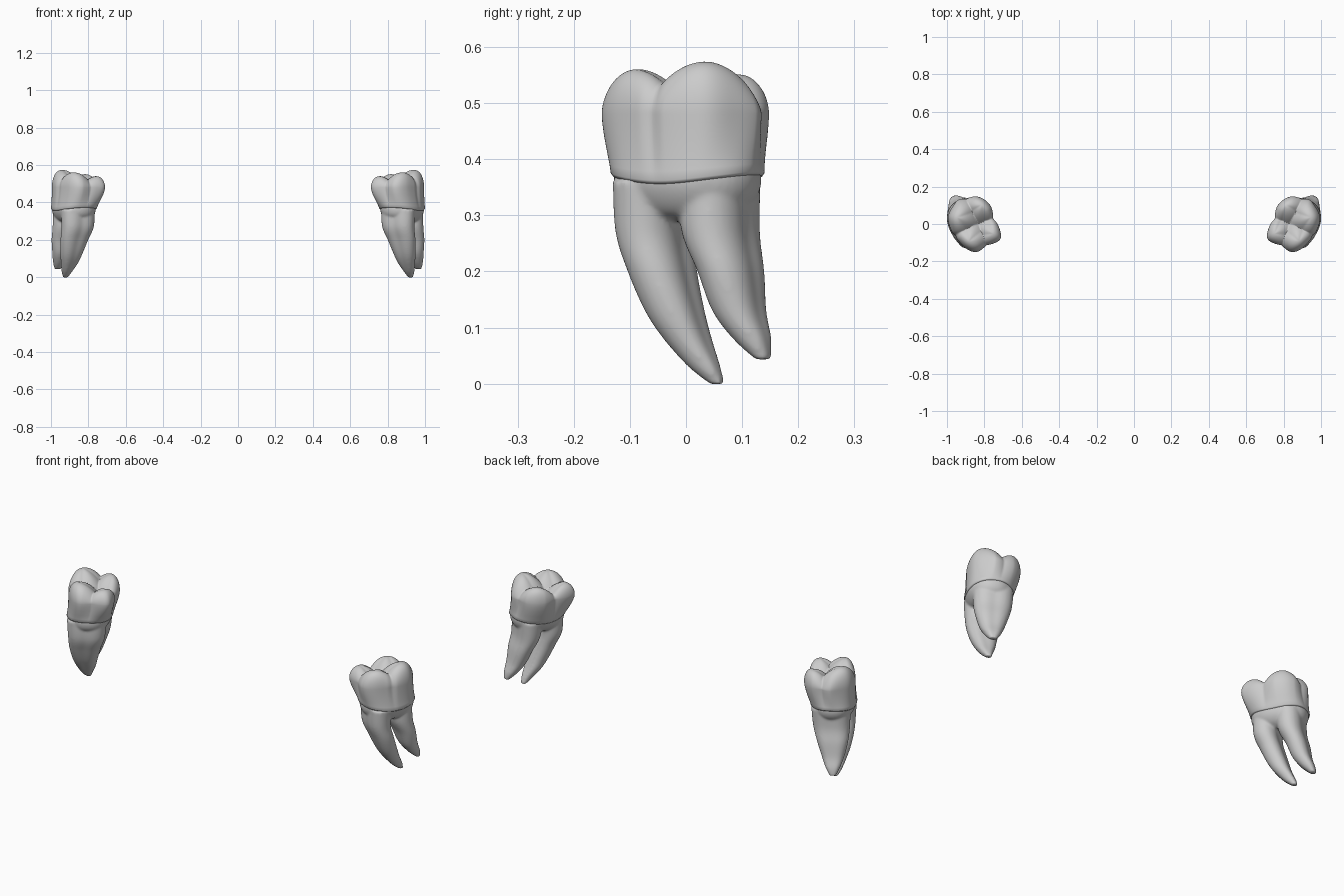
import bpy, bmesh, math
from mathutils import Vector

if "Cube" in bpy.data.objects:
    bpy.data.objects.remove(bpy.data.objects["Cube"])

# Tooth axes (cheek side U, back side V) and centres at chewing surface and neck
U, V = Vector((0.89, -0.46)), Vector((0.46, 0.89))
TOP, NECK = Vector((0.855, 0.005)), Vector((0.878, 0.003))
N = 160

OUTLINE = [(.71, -.05), (.727, .02), (.766, .096), (.81, .137), (.87, .15), (.93, .137),
           (.972, .09), (.995, .035), (.98, -.03), (.943, -.085), (.897, -.132),
           (.847, -.15), (.793, -.13), (.75, -.11), (.715, -.085)]
CUSPS = [(.882, -.093, .562), (.945, .035, .575), (.752, -.052, .542), (.812, .103, .554)]


def catmull(pts, t, closed):
    n = len(pts)
    i = int(t) if closed else min(int(t), n - 2)
    f = t - i
    pick = (lambda k: pts[k % n]) if closed else (lambda k: pts[max(0, min(n - 1, k))])
    out = []
    for a, b, c, d in zip(pick(i - 1), pick(i), pick(i + 1), pick(i + 2)):
        out.append(.5 * (2 * b + (c - a) * f + (2 * a - 5 * b + 4 * c - d) * f * f
                         + (3 * b - a - 3 * c + d) * f ** 3))
    return out


def radius(phi, a, b, n=2.3, pinch=0.0):
    r = (abs(math.cos(phi) / a) ** n + abs(math.sin(phi) / b) ** n) ** (-1 / n)
    return r * (1 - pinch * abs(math.sin(phi)) ** 6)


def loft(bm, rings, cap_start=True):
    rows = [[bm.verts.new(p) for p in ring] for ring in rings]
    for lo, hi in zip(rows, rows[1:]):
        m = len(lo)
        for i in range(m):
            bm.faces.new((lo[i], lo[(i + 1) % m], hi[(i + 1) % m], hi[i]))
    bm.faces.new(rows[-1])
    if cap_start:
        bm.faces.new(rows[0][::-1])


def finish(name, bm, remesh=False):
    bmesh.ops.recalc_face_normals(bm, faces=bm.faces)
    me = bpy.data.meshes.new(name)
    bm.to_mesh(me)
    bm.free()
    me.shade_smooth()
    ob = bpy.data.objects.new(name, me)
    bpy.context.collection.objects.link(ob)
    if remesh:
        rm = ob.modifiers.new("fuse", 'REMESH')
        rm.mode, rm.voxel_size, rm.use_smooth_shade = 'VOXEL', 0.005, True
        sm = ob.modifiers.new("soften", 'SMOOTH')
        sm.factor, sm.iterations = 0.5, 10
    ob.modifiers.new("other_side", 'MIRROR').use_axis[0] = True
    return ob


def chewing_height(p):
    # Highest of four domed cusps; valleys between them become the grooves
    best = 0
    for x, y, h in CUSPS:
        d = p - Vector((x, y))
        inward = TOP - Vector((x, y))
        phi = d.angle_signed(inward) if d.length > 1e-6 else 0
        ripple = .13 * d.length * (1 - abs(math.cos(2.5 * phi))) * max(0, math.cos(phi))
        best = max(best, h - 6 * d.length_squared - ripple)
    return best


# Crown: neck lip, bulging sides, rounded rim and cusped chewing surface
edge = [Vector(catmull(OUTLINE, i * len(OUTLINE) / N, True)) for i in range(N)]
neck, phis, dents = [], [], []
for e in edge:
    d = e - TOP
    phi = math.atan2(d.dot(V), d.dot(U))
    phis.append(phi)
    neck.append((U * math.cos(phi) + V * math.sin(phi)) * radius(phi, .108, .134))
    dents.append(max(0, .545 - chewing_height(TOP + d * .8)) * .5)

rings = []
for z, w, k in [(.366, 0, .93), (.364, 0, 1.0), (.370, .02, 1.03), (.385, .2, 1.02),
                (.41, .5, 1.01), (.44, .8, 1.0), (.465, .96, 1.0), (.48, 1, 1.0)]:
    ring = []
    for e, c, phi, dent in zip(edge, neck, phis, dents):
        p = (NECK + c * k).lerp(e, w)
        p -= (e - TOP).normalized() * dent * w
        wave = -.008 * math.cos(2 * phi) * (1 - w)
        ring.append((p.x, p.y, z + wave))
    rings.append(ring)
STEPS = 34
for j in range(1, STEPS):
    s = math.sin(math.pi / 2 * (1 - j / STEPS))
    s = s if s > .6 else .6 * (STEPS - j) / (STEPS * .41)
    ring = []
    for e, dent in zip(edge, dents):
        d = e - TOP
        p = TOP + (d - d.normalized() * dent) * s
        z = .48 + (chewing_height(p) - .48) * math.sqrt(max(0, 1 - s ** 8))
        ring.append((p.x, p.y, z))
    rings.append(ring)
bm = bmesh.new()
loft(bm, rings, cap_start=False)
finish("crowns", bm)

# Roots: (x, y, z, half width along U, half width along V)
TRUNK = [(.878, .003, .39, .105, .131), (.878, .003, .36, .108, .134),
         (.878, .003, .33, .098, .125), (.88, .004, .305, .078, .10), (.88, .004, .29, .05, .07)]
FRONT = [(.857, -.056, .36, .095, .066), (.857, -.056, .27, .09, .061),
         (.875, -.042, .20, .077, .056), (.89, -.02, .13, .061, .051),
         (.90, .003, .08, .047, .043), (.915, .033, .03, .027, .031), (.922, .056, -.001, .013, .014)]
BACK = [(.898, .058, .36, .095, .066), (.905, .062, .27, .09, .061),
        (.923, .08, .20, .077, .052), (.937, .095, .13, .057, .045),
        (.952, .118, .08, .037, .034), (.965, .138, .043, .016, .014)]


def root(bm, keys, pinch):
    rows = []
    count = (len(keys) - 1) * 8
    for j in range(count + 1):
        x, y, z, a, b = catmull(keys, j / 8, False)
        row = []
        for i in range(48):
            phi = 2 * math.pi * i / 48
            r = radius(phi, a, b, 2.2, pinch)
            p = Vector((x, y)) + (U * math.cos(phi) + V * math.sin(phi)) * r
            row.append((p.x, p.y, z))
        rows.append(row)
    loft(bm, rows[::-1])


bm = bmesh.new()
root(bm, TRUNK, 0)
root(bm, FRONT, .15)
root(bm, BACK, .12)
finish("roots", bm, remesh=True)
